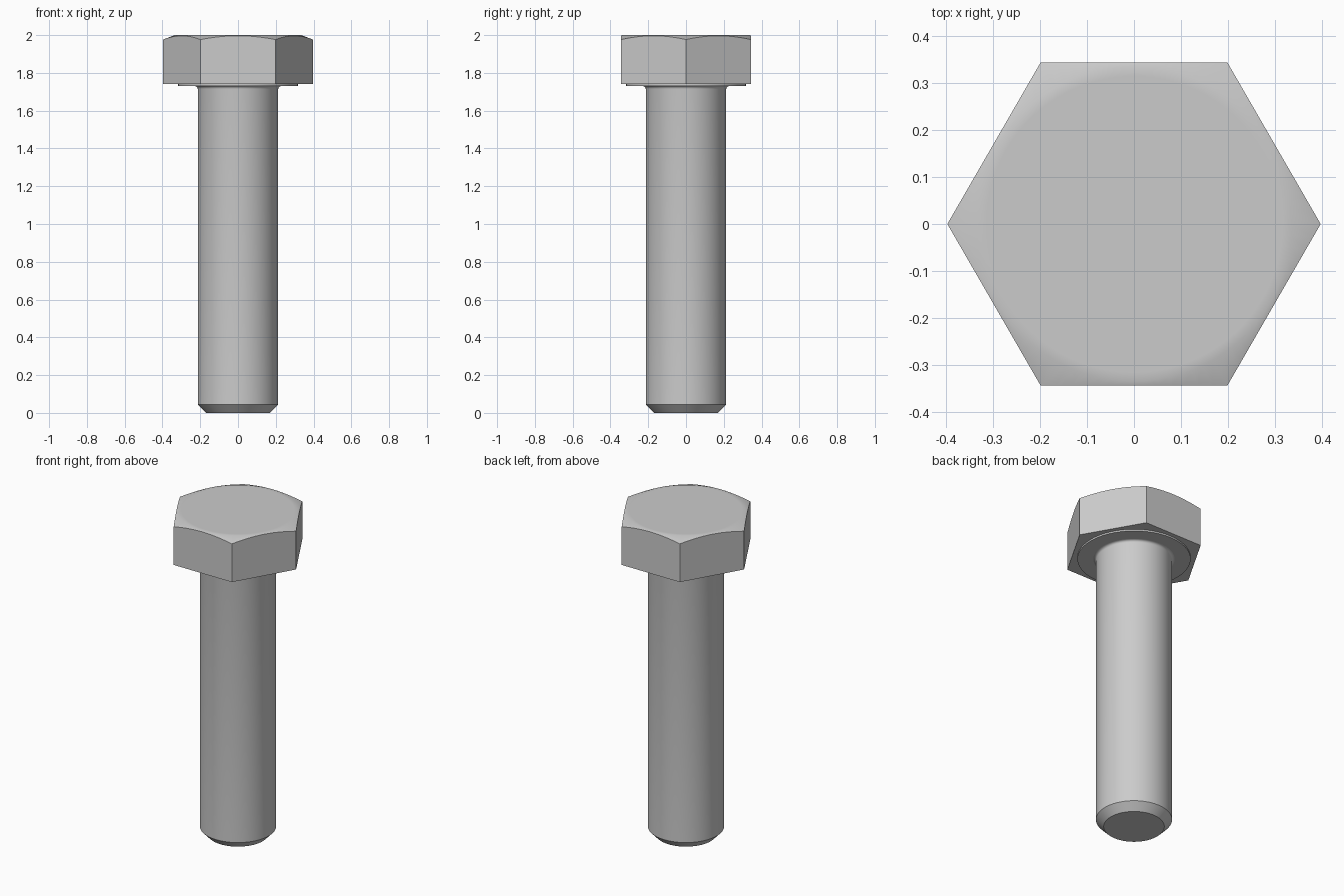
import bpy
import bmesh
from math import cos, sin, pi, tau, radians

cube = bpy.data.objects.get("Cube")
if cube:
    bpy.data.objects.remove(cube)

steel = bpy.data.materials.new("grey steel")
steel.use_nodes = True
steel.diffuse_color = (0.6, 0.6, 0.6, 1)
steel.node_tree.nodes["Principled BSDF"].inputs["Base Color"].default_value = (0.6, 0.6, 0.6, 1)


def finish(bm, name):
    bmesh.ops.recalc_face_normals(bm, faces=bm.faces)
    mesh = bpy.data.meshes.new(name)
    bm.to_mesh(mesh)
    bm.free()
    mesh.materials.append(steel)
    obj = bpy.data.objects.new(name, mesh)
    bpy.context.collection.objects.link(obj)
    bpy.ops.object.select_all(action="DESELECT")
    obj.select_set(True)
    bpy.context.view_layer.objects.active = obj
    bpy.ops.object.shade_smooth_by_angle(angle=radians(30))
    return obj


def bridge(bm, a, b):
    n = len(a)
    for i in range(n):
        j = (i + 1) % n
        bm.faces.new((a[i], a[j], b[j], b[i]))


def ring(bm, radius, z, n):
    return [bm.verts.new((radius * cos(tau * i / n), radius * sin(tau * i / n), z))
            for i in range(n)]


def lathe(name, profile, n=64):
    bm = bmesh.new()
    rings = [ring(bm, r, z, n) for r, z in profile]
    for a, b in zip(rings, rings[1:]):
        bridge(bm, a, b)
    bm.faces.new(rings[0])
    bm.faces.new(rings[-1])
    return finish(bm, name)


# Hexagonal head: the conical chamfer cuts an arc into the top of each flat
def hex_head(name, flat, bottom, top, cap, slope, per_side=14):
    n = 6 * per_side
    bm = bmesh.new()
    rim = []
    for i in range(n):
        angle = tau * i / n
        r = flat / cos(angle % (pi / 3) - pi / 6)
        rim.append(bm.verts.new((r * cos(angle), r * sin(angle), top - slope * (r - cap))))
    corners = [bm.verts.new((v.co.x, v.co.y, bottom)) for v in rim[::per_side]]
    for s in range(6):
        arc = [rim[(s * per_side + k) % n] for k in range(per_side + 1)]
        bm.faces.new([corners[s]] + [corners[(s + 1) % 6]] + arc[::-1])
    bm.faces.new(corners)
    edge = ring(bm, cap, top, n)
    inner = ring(bm, cap - 0.02, top, n)
    bridge(bm, rim, edge)
    bridge(bm, edge, inner)
    bm.faces.new(inner)
    return finish(bm, name)


hex_head("hex_head", flat=0.344, bottom=1.74, top=2.0, cap=0.335, slope=0.38)

# Thin bearing face under the head
lathe("washer_face", [(0.317, 1.73), (0.317, 1.745)])

# Shank with chamfered tip and a small fillet below the head
fillet = [(0.228 - 0.015 * cos(t * pi / 8), 1.715 + 0.015 * sin(t * pi / 8)) for t in range(5)]
lathe("shank", [(0.17, 0), (0.213, 0.045)] + fillet + [(0.228, 1.735)])
